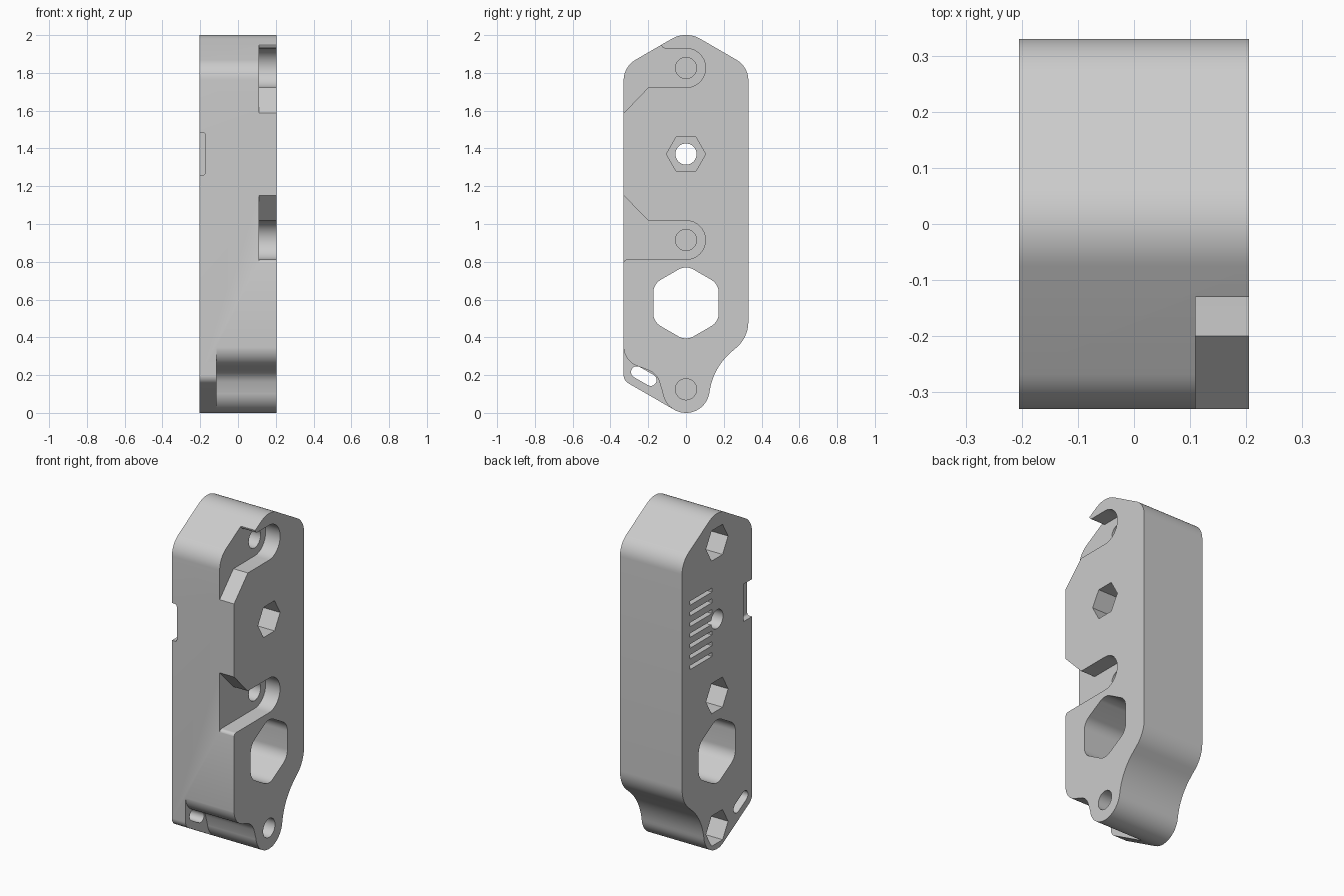
import bpy, bmesh, math
from mathutils import Vector

cube = bpy.data.objects.get("Cube")
if cube:
    bpy.data.objects.remove(cube, do_unlink=True)

grey = bpy.data.materials.new("plain_grey")
grey.use_nodes = True
grey.diffuse_color = (0.6, 0.6, 0.6, 1)
grey.node_tree.nodes["Principled BSDF"].inputs["Base Color"].default_value = (0.6, 0.6, 0.6, 1)

HALF = 0.205   # half thickness along x
OUT = 0.3      # cutters start beyond the faces


def arc(cy, cz, r, start, end, steps=16):
    """Points along an arc, angles in degrees."""
    pts = []
    for i in range(steps + 1):
        a = math.radians(start + (end - start) * i / steps)
        pts.append((cy + r * math.cos(a), cz + r * math.sin(a)))
    return pts


def rounded(corners, steps=10):
    """Outline from (u, v) or (u, v, radius) corners, with filleted corners."""
    out = []
    n = len(corners)
    for i, c in enumerate(corners):
        p = Vector(c[:2])
        if len(c) < 3:
            out.append(tuple(p))
            continue
        a = (Vector(corners[i - 1][:2]) - p).normalized()
        b = (Vector(corners[(i + 1) % n][:2]) - p).normalized()
        half = a.angle(b) / 2
        centre = p + (a + b).normalized() * c[2] / math.sin(half)
        reach = c[2] / math.tan(half)
        s, e = p + a * reach - centre, p + b * reach - centre
        a0 = math.atan2(s.y, s.x)
        turn = (math.atan2(e.y, e.x) - a0 + math.pi) % (2 * math.pi) - math.pi
        out += arc(centre.x, centre.y, c[2], math.degrees(a0), math.degrees(a0 + turn), steps)
    return out


def ring(cy, cz, r, sides, turn=0):
    return arc(cy, cz, r, turn, turn + 360, sides)[:-1]


def prism(name, outline, low, high, along_x=True):
    """Extrude an outline in (y, z) along x, or in (x, z) along y."""
    bm = bmesh.new()
    ends = []
    for d in (low, high):
        ends.append([bm.verts.new((d, u, v) if along_x else (u, d, v)) for u, v in outline])
    bm.faces.new(ends[0])
    bm.faces.new(ends[1])
    n = len(outline)
    for i in range(n):
        j = (i + 1) % n
        bm.faces.new((ends[0][i], ends[0][j], ends[1][j], ends[1][i]))
    bmesh.ops.recalc_face_normals(bm, faces=bm.faces)
    mesh = bpy.data.meshes.new(name)
    bm.to_mesh(mesh)
    bm.free()
    mesh.materials.append(grey)
    obj = bpy.data.objects.new(name, mesh)
    bpy.context.scene.collection.objects.link(obj)
    return obj


# Main plate outline
side, shoulder = 0.33, 1.833
plate = prism("bracket_plate", rounded(
    [(0, 2.024, 0.15), (-side, shoulder, 0.125), (-side, 0.171, 0.05)]
    + arc(0, 0.125, 0.125, 240, 350)
    + [(0.145, 0.24, 0.34), (side, 0.40, 0.18), (side, shoulder, 0.125)]), -HALF, HALF)

cutters = []


def cut(name, outline, low, high, along_x=True):
    obj = prism(name, outline, low, high, along_x)
    obj.hide_render = True
    cutters.append(obj)


# Lower front recess that leaves a thin tongue
edge = -side - 0.0005
cut("tongue_recess", rounded(
    [(-0.5, 0.45), (edge, 0.45), (edge, 0.275, 0.11), (-0.155, 0.21, 0.1)]
    + arc(0, 0.125, 0.125, 187, 238)
    + [(-0.066, -0.1), (-0.5, -0.1)]), -0.115, OUT)

# Two channel pockets open to the front
floor = 0.11
cut("upper_pocket", rounded(
    [(-0.5, 2.1), (-0.13, 2.1), (-0.13, 1.93, 0.02)]
    + arc(0, 1.826, 0.104, 90, -90) + [(-0.2, 1.722), (-0.5, 1.41)]), floor, OUT)
cut("lower_pocket", rounded(
    [(-0.5, 1.325), (-0.2, 1.018)] + arc(0, 0.915, 0.103, 90, -90)
    + [(edge, 0.812, 0.02), (edge, 0.7), (-0.5, 0.7)]), floor, OUT)

# Screw holes, with nut recesses on the opposite face
hole, nut = 0.056, 0.104
for label, z in (("upper", 1.826), ("lower", 0.915), ("bottom", 0.125)):
    cut(label + "_screw_hole", ring(0, z, hole, 32), 0.005, OUT)
    cut(label + "_nut_recess", ring(0, z, nut, 6), -OUT, -0.005)
cut("middle_screw_hole", ring(0, 1.37, hole, 32), -OUT, OUT)
cut("middle_nut_recess", ring(0, 1.37, nut, 6), 0.005, OUT)

# Large rounded hexagonal window
cut("hex_window", rounded([(y, z, 0.08) for y, z in ring(0, 0.582, 0.2, 6, 30)]), -OUT, OUT)

# Slanted slot through the tongue
cut("tongue_slot", arc(-0.26, 0.216, 0.031, 60, 240) + arc(-0.187, 0.174, 0.031, 240, 420),
    -OUT, OUT)

# Small notch in the front edge
cut("edge_notch", rounded([(-OUT, 1.26), (-0.173, 1.26, 0.012), (-0.173, 1.483, 0.012),
                           (-OUT, 1.483)], 5), -0.5, -0.25, False)

# Row of shallow grooves
for i in range(7):
    z = 1.37 + (i - 3) * 0.064
    cut("groove_%d" % i, [(0.047, z - 0.012), (0.255, z - 0.012),
                          (0.255, z + 0.012), (0.047, z + 0.012)], -OUT, -HALF + 0.03)

# Apply all cuts and remove the cutters
for c in cutters:
    mod = plate.modifiers.new(c.name, 'BOOLEAN')
    mod.operation = 'DIFFERENCE'
    mod.solver = 'EXACT'
    mod.object = c
bpy.context.view_layer.update()
result = bpy.data.meshes.new_from_object(plate.evaluated_get(bpy.context.evaluated_depsgraph_get()))
plate.modifiers.clear()
plate.data = result
for c in cutters:
    bpy.data.objects.remove(c, do_unlink=True)

# Smooth the curved walls, keep the edges sharp
bpy.ops.object.select_all(action='DESELECT')
plate.select_set(True)
bpy.context.view_layer.objects.active = plate
bpy.ops.object.shade_smooth_by_angle(angle=math.radians(25))
